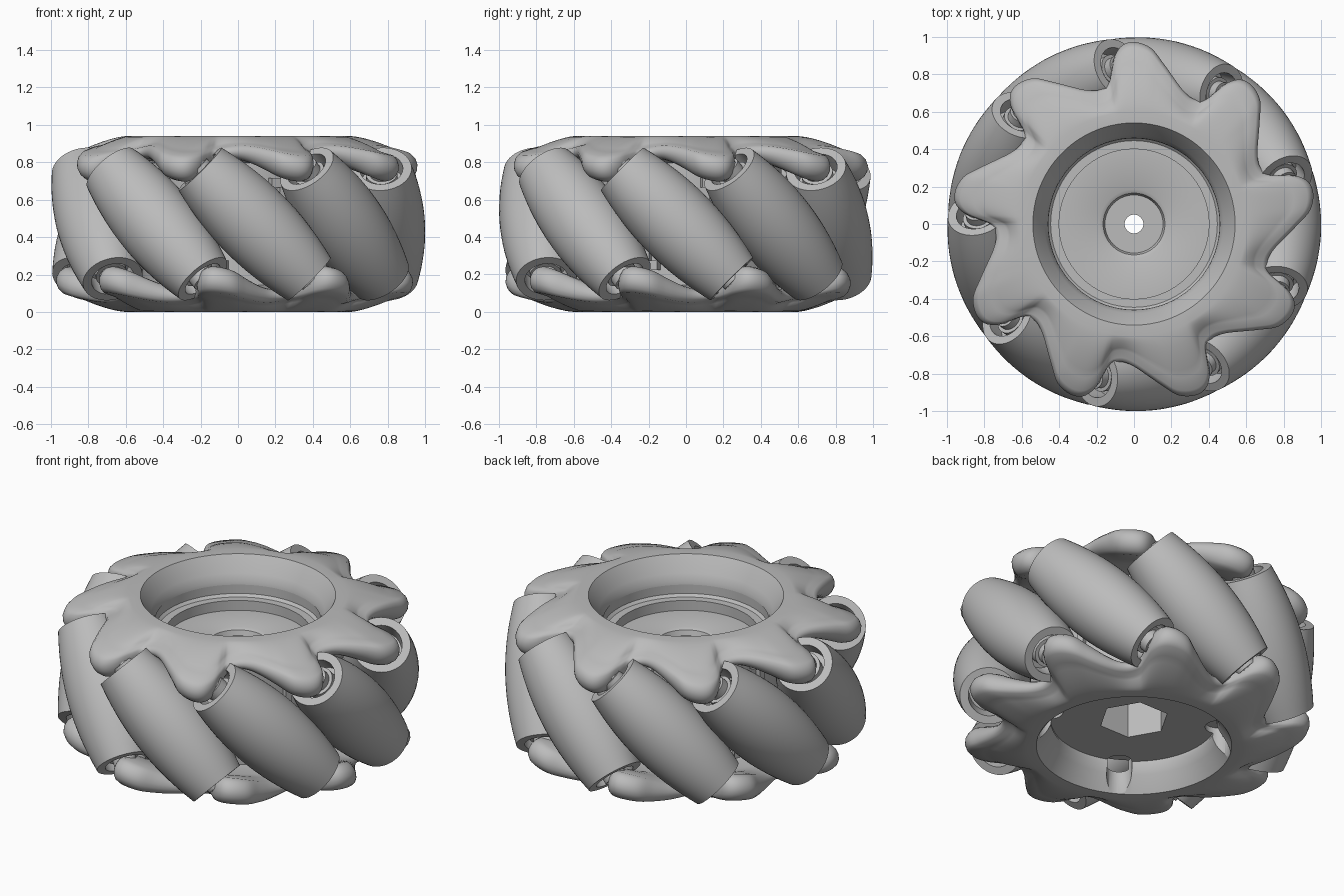
import bpy
import bmesh
from math import sin, cos, pi, radians, sqrt
from mathutils import Matrix, Vector

old = bpy.data.objects.get("Cube")
if old:
    bpy.data.objects.remove(old)

COUNT = 9              # rollers around the wheel
STEP = 360 / COUNT
HEIGHT = 0.94
MID = HEIGHT / 2
ROLLER_AZ = -3.5       # azimuth of the first roller
FINGER_AZ = 10         # azimuth of the first upper finger
ORBIT = 0.785          # radius of the roller centres
HALF = 0.415           # half length of a roller

grey = bpy.data.materials.new("plain_grey")
grey.use_nodes = True
colour = (0.5, 0.5, 0.5, 1)
grey.diffuse_color = colour
grey.node_tree.nodes["Principled BSDF"].inputs["Base Color"].default_value = colour


def finish(name, bm):
    bmesh.ops.recalc_face_normals(bm, faces=bm.faces)
    mesh = bpy.data.meshes.new(name)
    bm.to_mesh(mesh)
    bm.free()
    mesh.materials.append(grey)
    return place(name, mesh, Matrix())


def place(name, mesh, matrix):
    obj = bpy.data.objects.new(name, mesh)
    obj.matrix_world = matrix
    bpy.context.collection.objects.link(obj)
    return obj


def smooth(obj, angle=35):
    bpy.ops.object.select_all(action='DESELECT')
    obj.select_set(True)
    bpy.context.view_layer.objects.active = obj
    bpy.ops.object.shade_smooth_by_angle(angle=radians(angle))


def ring(name, sections):
    """Skin closed (r, z) sections placed around the z axis."""
    bm = bmesh.new()
    rows = [[bm.verts.new((r * cos(a), r * sin(a), z)) for r, z in pts]
            for a, pts in sections]
    for i, row in enumerate(rows):
        nxt = rows[(i + 1) % len(rows)]
        for j in range(len(row)):
            k = (j + 1) % len(row)
            bm.faces.new((row[j], nxt[j], nxt[k], row[k]))
    return finish(name, bm)


def lathe(name, pts, sides):
    return ring(name, [(2 * pi * i / sides, pts) for i in range(sides)])


def add_cylinder(bm, radius, z0, z1, x=0, az=0, sides=32):
    move = (Matrix.Rotation(radians(az), 4, 'Z')
            @ Matrix.Translation((x, 0, (z0 + z1) / 2)))
    bmesh.ops.create_cone(bm, cap_ends=True, segments=sides, radius1=radius,
                          radius2=radius, depth=z1 - z0, matrix=move)


def cut(obj, cutter):
    mod = obj.modifiers.new("cut", 'BOOLEAN')
    mod.operation = 'DIFFERENCE'
    mod.solver = 'EXACT'
    mod.object = cutter
    bpy.context.view_layer.objects.active = obj
    bpy.ops.object.modifier_apply(modifier=mod.name)


# Finger outline for one step: (azimuth from the tip, radius)
OUTLINE = [(-25, .74), (-20, .762), (-15, .812), (-10, .878), (-5.5, .945),
           (-.5, .972), (3.5, .96), (6.5, .905), (8.5, .82), (10.5, .76)]


def knot(i):
    az, r = OUTLINE[i % len(OUTLINE)]
    return Vector((az + STEP * (i // len(OUTLINE)), r))


def outline(subdiv=4):
    for i in range(COUNT * len(OUTLINE)):
        a, b, c, d = (knot(i + k) for k in (-1, 0, 1, 2))
        for s in range(subdiv):
            t = s / subdiv
            yield (b + (c - a) * (t / 2) + (a * 2 - b * 5 + c * 4 - d) * (t * t / 2)
                   + (b * 3 - a - c * 3 + d) * (t ** 3 / 2))


def plate_section(az, edge):
    reach = edge - 0.6
    # The lip drops towards the tip and on the side holding the axle
    lip = 0.855 - (edge - 0.73) * 0.29 - 0.014 * sin(2 * pi * (az + 5) / STEP)
    half = 0.035 + (edge - 0.73) * 0.17
    width = 0.04 + reach * 0.1
    flat = edge - width
    drop = HEIGHT - lip - half * .88
    top = [(0.6 + (flat - 0.6) * t, HEIGHT - drop * t ** 1.5)
           for t in (.15, .3, .45, .6, .75, .9)]
    lips = [(flat + width * cos(a), lip + half * sin(a))
            for a in (radians(d) for d in range(55, -91, -24))]
    under = [(.61 + (flat - .61) * .5, .81 + (lip - half - .81) * .55), (.61, .81)]
    return ([(.457, .79), (.46, .81), (.478, .85), (.54, HEIGHT), (.6, HEIGHT)]
            + top + lips + under)


# Fingered side plates, the lower one turned over
upper_plate = ring("upper_plate", [(radians(FINGER_AZ + p.x), plate_section(p.x, p.y))
                                   for p in outline()])
axis = Vector((cos(radians(ROLLER_AZ)), sin(radians(ROLLER_AZ)), 0))
flip = Matrix.Translation((0, 0, HEIGHT)) @ Matrix.Rotation(pi, 4, axis)
lower_mesh = upper_plate.data.copy()
lower_mesh.transform(flip)
lower_plate = place("lower_plate", lower_mesh, Matrix())

# Central hub with stepped recess above and flat floor below
hub = lathe("hub", [(.05, .62), (.155, .62), (.165, .65), (.185, .66), (.40, .66),
                    (.40, .72), (.445, .72), (.46, .735), (.46, .80), (.51, .80),
                    (.51, .14), (.46, .14), (.46, .165), (.05, .165)], 96)

# Hexagonal socket and rounded grooves in the lower recess
bm = bmesh.new()
add_cylinder(bm, 0.195, 0.1, 0.42, sides=6)
first = min(v.co.to_2d().angle_signed(Vector((1, 0))) % (pi / 3) for v in bm.verts)
bmesh.ops.rotate(bm, verts=bm.verts, matrix=Matrix.Rotation(-first, 3, 'Z'))
socket = finish("socket_cutter", bm)
bm = bmesh.new()
for k in range(4):
    add_cylinder(bm, 0.07, -0.1, 0.2, x=0.47, az=60 + 90 * k)
grooves = finish("groove_cutter", bm)
cut(hub, socket)
cut(hub, grooves)
cut(lower_plate, grooves)
for helper in (socket, grooves):
    bpy.data.objects.remove(helper)
smooth(hub)
for plate in (upper_plate, lower_plate):
    smooth(plate, 48)

# Ribs on the outside of the hub
bm = bmesh.new()
for k in range(COUNT):
    turn = Matrix.Rotation(radians(ROLLER_AZ + STEP * (k + .5)), 4, 'Z')
    for z, size in ((MID, (.06, .04, .46)), (.25, (.08, .14, .05)),
                    (HEIGHT - .25, (.08, .14, .05))):
        bmesh.ops.create_cube(bm, size=1, matrix=turn @ Matrix.Translation((.51, 0, z))
                              @ Matrix.Diagonal((*size, 1)))
finish("hub_ribs", bm)

# Barrel roller, curved to follow the wheel's round envelope
barrel = []
for i in range(17):
    s = HALF * (i / 8 - 1)
    barrel.append((1 - sqrt(ORBIT ** 2 + s * s / 2), s))
roller = lathe("roller", barrel + [(.115, HALF), (.115, .31), (.045, .31),
                                   (.045, -.31), (.115, -.31), (.115, -HALF)], 48)
smooth(roller)

# Axle with a bearing collar at each end
bm = bmesh.new()
add_cylinder(bm, .05, -.46, .46)
for side in (-1, 1):
    for radius, inner, outer in ((.085, .30, .385), (.065, .38, .43)):
        z0, z1 = sorted((side * inner, side * outer))
        add_cylinder(bm, radius, z0, z1)
axle = finish("axle", bm)
smooth(axle)

# Spread the rollers and axles around the wheel
for k in range(COUNT):
    pose = (Matrix.Rotation(radians(ROLLER_AZ + STEP * k), 4, 'Z')
            @ Matrix.Translation((ORBIT, 0, MID)) @ Matrix.Rotation(pi / 4, 4, 'X'))
    for part in (roller, axle):
        if k:
            place(f"{part.name}_{k + 1}", part.data, pose)
        else:
            part.matrix_world = pose
